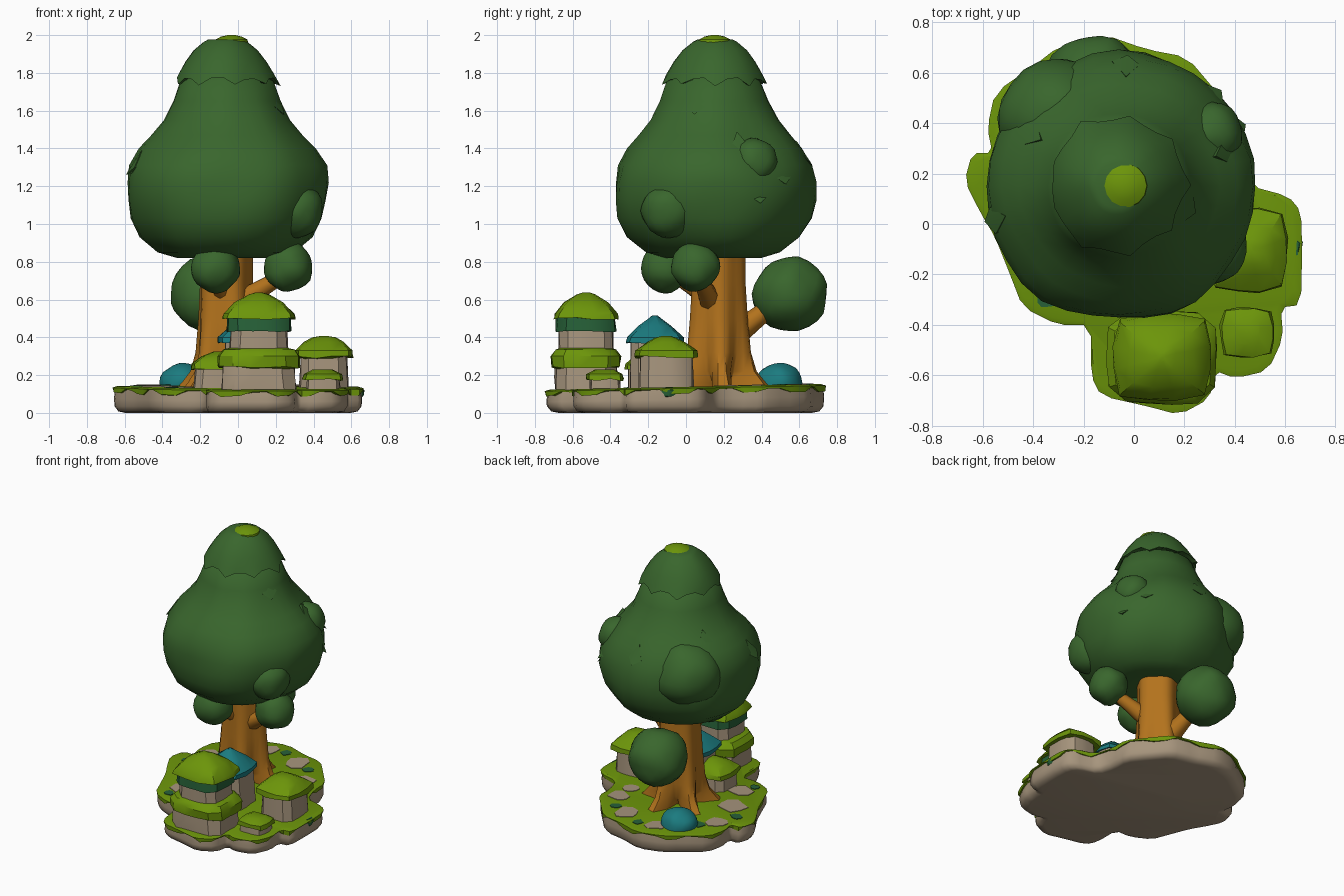
import bpy, bmesh, math, random
from mathutils import Vector, noise

if "Cube" in bpy.data.objects:
    bpy.data.objects.remove(bpy.data.objects["Cube"])

random.seed(4)
TAU = 2 * math.pi


def material(name, rgb):
    m = bpy.data.materials.new(name)
    m.diffuse_color = (*rgb, 1)
    m.use_nodes = True
    m.node_tree.nodes["Principled BSDF"].inputs["Base Color"].default_value = m.diffuse_color
    return m


LEAF = material("leaf green", (.041, .133, .026))
LIME = material("grass lime", (.15, .3, .003))
STONE = material("pale stone", (.385, .3, .205))
WOOD = material("warm wood", (.45, .17, .012))
TEAL = material("teal", (.011, .2, .215))
DARK = material("deep green", (.02, .12, .04))


def finish(name, bm, mat, angle=35):
    bmesh.ops.recalc_face_normals(bm, faces=bm.faces)
    me = bpy.data.meshes.new(name)
    bm.to_mesh(me)
    bm.free()
    ob = bpy.data.objects.new(name, me)
    bpy.context.collection.objects.link(ob)
    me.materials.append(mat)
    bpy.ops.object.select_all(action='DESELECT')
    bpy.context.view_layer.objects.active = ob
    ob.select_set(True)
    bpy.ops.object.shade_smooth_by_angle(angle=math.radians(angle))
    return ob


def skin(name, rings, mat, angle=35):
    """Joins rings of points into a closed surface."""
    bm = bmesh.new()
    vs = [[bm.verts.new(p) for p in r] for r in rings]
    n = len(vs[0])
    for a, b in zip(vs, vs[1:]):
        for i in range(n):
            bm.faces.new((a[i], a[(i + 1) % n], b[(i + 1) % n], b[i]))
    bm.faces.new(vs[0][::-1])
    bm.faces.new(vs[-1])
    return finish(name, bm, mat, angle)


def block(name, c, rings, mat, n=16, power=5, wobble=.005, rot=0, droop=0):
    """Rounded-square stack; each ring is (z, half x, half y)."""
    out = []
    for k, (z, hx, hy) in enumerate(rings):
        ring = []
        for i in range(n):
            t = TAU * (i + .5) / n
            r = (abs(math.cos(t)) ** power + abs(math.sin(t)) ** power) ** (-1 / power)
            x, y = hx * r * math.cos(t), hy * r * math.sin(t)
            x += random.uniform(-wobble, wobble)
            y += random.uniform(-wobble, wobble)
            dz = -random.uniform(0, droop) if k < 2 else 0
            ring.append((c[0] + x * math.cos(rot) - y * math.sin(rot),
                         c[1] + x * math.sin(rot) + y * math.cos(rot), z + dz))
        out.append(ring)
    return skin(name, out, mat)


def lathe(name, c, prof, mat, n=28, rough=.02, jag=0, angle=50):
    """Bumpy turned shape; jag gives the lowest rings a pointed hem."""
    out = []
    for k, (z, r) in enumerate(prof):
        ring = []
        for i in range(n):
            t = TAU * i / n
            d = Vector((math.cos(t), math.sin(t), 0))
            rr = r * (1 + rough * 2 * noise.noise(d * 1.8 + Vector((0, 0, z * 3))))
            dz = 0
            if k < 2 and jag:
                tip = i % 3 == 0
                dz = jag * random.uniform(.4, 1) * (-1 if tip else .8)
                rr *= random.uniform(1.03, 1.12) if tip and k == 1 else 1
            ring.append((c[0] + d.x * rr, c[1] + d.y * rr, z + dz))
        out.append(ring)
    return skin(name, out, mat, angle)


def ball(name, c, r, mat, squash=1):
    bm = bmesh.new()
    bmesh.ops.create_icosphere(bm, subdivisions=3, radius=r)
    for v in bm.verts:
        v.co *= 1 + .1 * noise.noise(v.co / r * 1.5 + Vector(c) * 7)
        v.co.z *= squash
        v.co += Vector(c)
    return finish(name, bm, mat, 50)


def limb(name, a, b, r0, r1, n=8):
    a, b = Vector(a), Vector(b)
    q = (b - a).to_track_quat('Z', 'Y')
    rings = [[a.lerp(b, f) + q @ Vector((r * math.cos(TAU * i / n), r * math.sin(TAU * i / n), 0))
              for i in range(n)] for f, r in ((0, r0), (.5, (r0 + r1) / 2.1), (1, r1))]
    return skin(name, rings, WOOD, 50)


# Island: scalloped stone slab with an overhanging grass layer
OUT = [(-.17, -.6), (-.13, -.68), (.05, -.72), (.18, -.755), (.3, -.69), (.32, -.58),
       (.4, -.61), (.53, -.58), (.59, -.45), (.58, -.33), (.66, -.32), (.665, -.1),
       (.66, .05), (.61, .11), (.46, .15), (.42, .28), (.42, .41), (.32, .53), (.21, .66),
       (.05, .69), (-.12, .75), (-.3, .7), (-.39, .63), (-.55, .52), (-.58, .38),
       (-.56, .28), (-.64, .28), (-.67, .17), (-.61, .05), (-.55, -.05), (-.49, -.2),
       (-.44, -.33), (-.3, -.4), (-.17, -.4)]
pairs = list(zip(OUT, OUT[1:] + OUT[:1]))
OUT = [(a[0] * (1 - f) + b[0] * f, a[1] * (1 - f) + b[1] * f) for a, b in pairs for f in (.22, .78)]


def top_z(y):
    return .138 + .02 * y


def outline(s, z, jag=0):
    return [(x * s, y * s, z + (top_z(y) - .13 if z > .05 else 0)
             + (jag if i % 4 < 2 else -jag) * random.uniform(.3, 1)) for i, (x, y) in enumerate(OUT)]


skin("stone_island", [outline(.9, 0), outline(.955, .008), outline(.985, .035),
                      outline(.99, .065), outline(.98, .12)], STONE, 70)
skin("island_grass", [outline(.97, .105, .014), outline(1.0, .105, .016),
                      outline(1.003, .122), outline(.965, .13)], LIME, 30)

# Flat patches of stone and dark moss on the grass
patches = [(-.48, .32, .075, STONE), (-.4, .04, .1, STONE), (-.17, .6, .07, STONE), (.1, .55, .085, STONE),
           (-.3, -.2, .09, STONE), (.3, .35, .07, STONE), (-.53, .17, .045, DARK), (-.4, .42, .05, DARK),
           (-.05, .63, .04, DARK), (.22, .5, .04, DARK), (-.35, -.3, .035, DARK), (.3, .2, .06, STONE)]
for k, (x, y, r, m) in enumerate(patches):
    rr = [r * random.uniform(.75, 1.15) for _ in range(9)]
    skin("ground_patch_%d" % k, [[(x + a * math.cos(TAU * i / 9), y + a * math.sin(TAU * i / 9),
         top_z(y + a * math.sin(TAU * i / 9)) + h) for i, a in enumerate(rr)] for h in (-.003, .004)], m)

# Moss hanging over the right rim
block("rim_moss", (.635, -.09), [(.075, .012, .03), (.09, .028, .04), (.12, .034, .045), (.135, .02, .035)],
      DARK, n=10, power=2.5)

# Trunk with flared roots
rings = []
for z, r, flare in [(.12, .17, .14), (.16, .165, .1), (.22, .16, .05), (.32, .155, .022),
                    (.5, .147, .012), (.7, .138, .008), (.95, .14, .006)]:
    rings.append([(-.065 + (r + flare * math.cos(5 * t - .6)) * math.cos(t),
                   .17 + (r + flare * math.cos(5 * t - .6)) * math.sin(t), z)
                  for t in (TAU * i / 30 for i in range(30))])
skin("trunk", rings, WOOD, 50)
limb("right_branch", (-.02, .14, .57), (.26, .06, .74), .065, .035)
limb("front_branch", (-.08, .12, .6), (-.12, -.08, .74), .045, .035)
limb("back_branch", (-.08, .24, .4), (-.15, .5, .6), .07, .045)

# Foliage
CROWN = [(.85, .1), (.82, .25), (.85, .35), (.93, .45), (1.03, .51), (1.13, .535), (1.22, .54), (1.31, .522),
         (1.4, .465), (1.47, .4), (1.55, .335), (1.65, .285), (1.76, .245), (1.82, .12)]
lathe("crown", (-.062, .15), CROWN, LEAF, 32, .035)
lathe("crown_tip", (-.065, .155), [(1.78, .2), (1.755, .262), (1.8, .25), (1.86, .215), (1.92, .17),
                                   (1.965, .115), (1.978, .09)], LEAF, 27, .03, .028, 45)
lathe("crown_top_spot", (-.035, .152), [(1.962, .088), (1.976, .086), (1.992, .055), (2.0, .02)], LIME, 14, .01)
ball("front_leaf_ball", (-.12, -.11, .765), .13, LEAF)
ball("right_leaf_ball", (.265, .05, .775), .13, LEAF)
ball("back_leaf_ball", (-.16, .55, .63), .2, LEAF)
ball("crown_side_lump", (.31, -.09, 1.07), .145, LEAF)
ball("crown_back_lump", (-.3, .42, 1.24), .235, LEAF)
ball("crown_right_lump", (.31, .36, 1.33), .125, LEAF)

# Small pointed leaf tufts lying on the crown
tufts = [(.3, 1.4), (.75, 1.25), (1.5, 1.35), (2.6, 1.45), (5.95, 1.62), (.45, 1.15), (3.4, 1.3)]
for k, (t, z) in enumerate(tufts):
    i = max(j for j in range(1, len(CROWN) - 1) if CROWN[j][0] <= z)
    f = (z - CROWN[i][0]) / (CROWN[i + 1][0] - CROWN[i][0])
    r = CROWN[i][1] * (1 - f) + CROWN[i + 1][1] * f
    d, s = Vector((math.cos(t), math.sin(t), 0)), Vector((-math.sin(t), math.cos(t), 0))
    c = Vector((-.062, .15, z))
    pts = [c + d * (r - .06) + Vector((0, 0, .09)), c + d * (r - .005) + s * .06, c + d * (r - .01) - s * .05,
           c + d * (r + .025) + Vector((0, 0, -.04)), c + d * (r - .12)]
    bm = bmesh.new()
    bmesh.ops.convex_hull(bm, input=[bm.verts.new(p) for p in pts])
    finish("leaf_tuft_%d" % k, bm, LEAF, 60)

# Front tower
T = (.11, -.53)
block("tower_lower_wall", T, [(.11, .2, .165), (.19, .195, .165), (.28, .19, .16)], STONE)
block("tower_ledge", T, [(.245, .19, .16), (.25, .215, .18), (.3, .218, .183), (.335, .19, .16),
                         (.345, .15, .13)], LIME, droop=.015)
block("tower_upper_wall", T, [(.32, .155, .145), (.46, .148, .145)], STONE)
block("tower_band", T, [(.445, .15, .145), (.435, .17, .158), (.515, .168, .155)], DARK, droop=.008)
block("tower_roof", T, [(.515, .165, .15), (.507, .195, .172), (.525, .188, .165), (.585, .128, .115),
                        (.627, .055, .05), (.638, .015, .015)], LIME, n=12, droop=.014)

# Right hut
H = (.455, -.105)
block("right_hut_wall", H, [(.11, .13, .145), (.31, .12, .135)], STONE)
block("right_hut_roof", H, [(.305, .12, .13), (.302, .152, .165), (.33, .152, .162), (.375, .105, .1),
                            (.4, .06, .05), (.407, .02, .02)], LIME, n=12, droop=.02)

# Small low hut
S = (.45, -.43)
block("small_hut_wall", S, [(.11, .09, .085), (.19, .085, .08)], STONE, n=12)
block("small_hut_roof", S, [(.185, .085, .08), (.182, .108, .1), (.205, .1, .095), (.23, .05, .05)],
      LIME, n=12, droop=.015)

# Teal-roofed house with a low side annex
block("teal_house_wall", (.06, -.165), [(.11, .14, .135), (.4, .125, .125)], STONE)
block("teal_house_roof", (.05, -.165), [(.385, .13, .125), (.375, .155, .15), (.4, .155, .15),
                                        (.46, .09, .085), (.515, .012, .012)], TEAL, n=12, droop=.008)
block("annex_wall", (-.1, -.19), [(.11, .135, .12), (.26, .125, .115)], STONE)
block("annex_roof", (-.1, -.19), [(.24, .12, .11), (.235, .15, .135), (.26, .145, .13), (.3, .09, .085),
                                  (.325, .03, .03)], LIME, n=12, droop=.012)

# Teal shrub behind the trunk
ball("teal_shrub", (-.29, .495, .155), .122, TEAL, .9)
